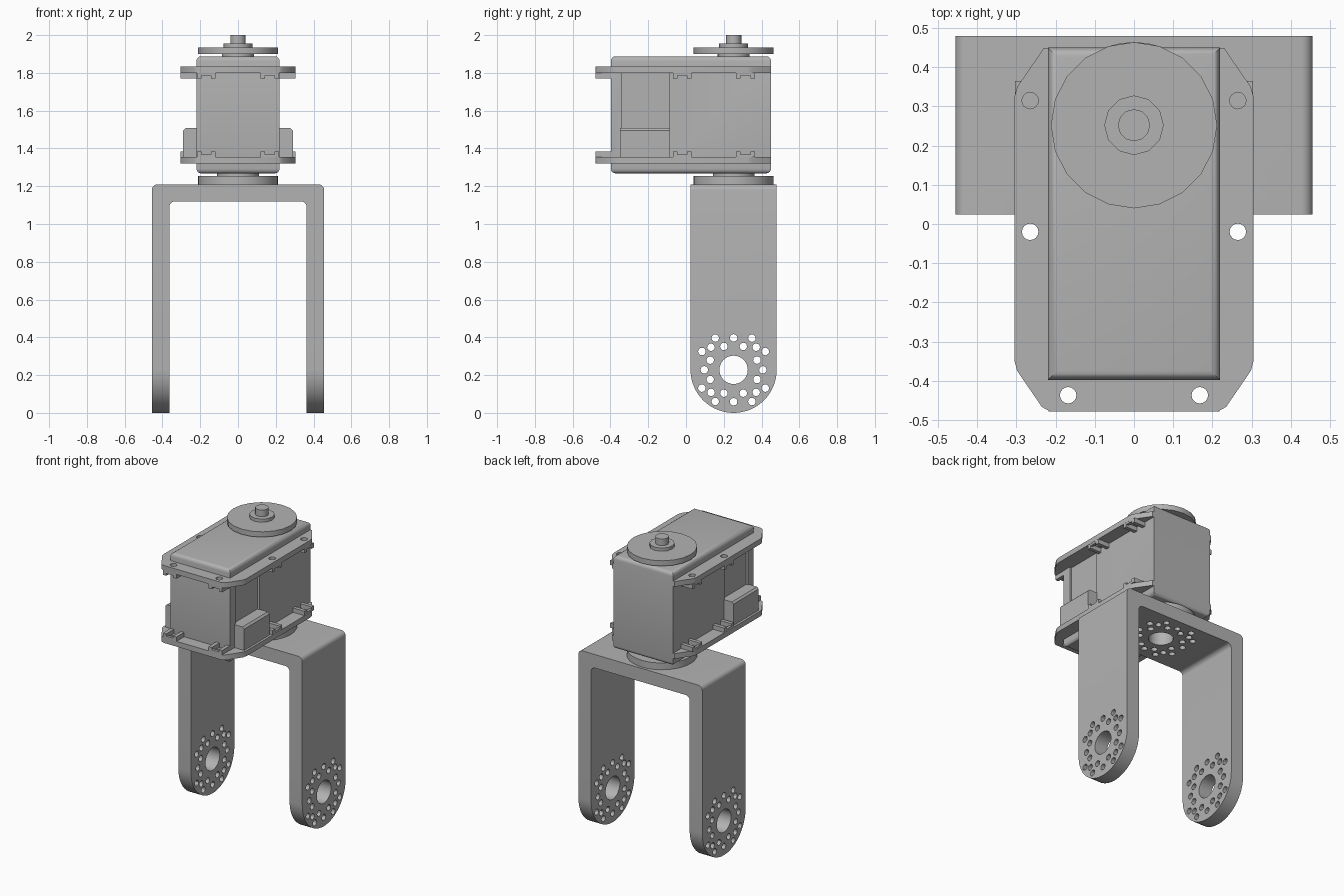
import bpy, bmesh, math
from mathutils import Matrix, Vector

if "Cube" in bpy.data.objects:
    bpy.data.objects.remove(bpy.data.objects["Cube"], do_unlink=True)

grey = bpy.data.materials.new("plain grey")
grey.use_nodes = True
COLOR = (0.45, 0.45, 0.45, 1)
grey.diffuse_color = COLOR
grey.node_tree.nodes["Principled BSDF"].inputs["Base Color"].default_value = COLOR

AXIS_Y = 0.252   # shared output axis
LEG_R = 0.228


def finish(name, bm):
    bmesh.ops.recalc_face_normals(bm, faces=bm.faces)
    mesh = bpy.data.meshes.new(name)
    bm.to_mesh(mesh)
    bm.free()
    mesh.materials.append(grey)
    obj = bpy.data.objects.new(name, mesh)
    bpy.context.collection.objects.link(obj)
    return obj


def add_box(bm, x, y, z):
    centre = Vector(((x[0] + x[1]) / 2, (y[0] + y[1]) / 2, (z[0] + z[1]) / 2))
    size = (x[1] - x[0], y[1] - y[0], z[1] - z[0], 1)
    return bmesh.ops.create_cube(bm, size=1, matrix=Matrix.Translation(centre) @ Matrix.Diagonal(size))["verts"]


def add_cylinder(bm, centre, radius, depth, sides=16, axis="Z"):
    turn = Matrix.Rotation(math.pi / 2, 4, "Y") if axis == "X" else Matrix()
    bmesh.ops.create_cone(bm, cap_ends=True, segments=sides, radius1=radius, radius2=radius,
                          depth=depth, matrix=Matrix.Translation(centre) @ turn)


def prism(name, points, offset):
    bm = bmesh.new()
    face = bm.faces.new([bm.verts.new(p) for p in points])
    new = bmesh.ops.extrude_face_region(bm, geom=[face])["geom"]
    bmesh.ops.translate(bm, verts=[g for g in new if isinstance(g, bmesh.types.BMVert)], vec=offset)
    return finish(name, bm)


def cut(obj, cutter, operation="DIFFERENCE"):
    mod = obj.modifiers.new("cut", "BOOLEAN")
    mod.object, mod.operation, mod.solver = cutter, operation, "EXACT"
    cutter.hide_render = True
    bpy.context.view_layer.objects.active = obj
    bpy.ops.object.modifier_apply(modifier=mod.name)
    bpy.data.objects.remove(cutter, do_unlink=True)


def smooth(obj, angle=30):
    bpy.ops.object.select_all(action="DESELECT")
    obj.select_set(True)
    bpy.context.view_layer.objects.active = obj
    bpy.ops.object.shade_smooth_by_angle(angle=math.radians(angle))


def arc(cx, cz, r, start, end, steps=6):
    angles = [math.radians(start + (end - start) * i / steps) for i in range(steps + 1)]
    return [(cx + r * math.cos(a), cz + r * math.sin(a)) for a in angles]


# U bracket: bent strip trimmed to rounded leg ends
half = arc(0.363 - 0.03, 1.12 - 0.03, 0.03, 90, 0) + [(0.363, 0), (0.456, 0)] \
    + arc(0.456 - 0.03, 1.21 - 0.03, 0.03, 0, 90)
# inner bend, leg and outer bend, then the mirrored half
loop = half + [(-x, z) for x, z in reversed(half)]
bracket = prism("bracket", [(x, AXIS_Y - LEG_R, z) for x, z in loop], (0, 2 * LEG_R, 0))
side = arc(AXIS_Y, LEG_R, LEG_R, 180, 360, 32) + [(AXIS_Y + LEG_R, 1.5), (AXIS_Y - LEG_R, 1.5)]
trim = prism("leg_trim", [(-0.6, y, z) for y, z in side], (1.2, 0, 0))
cut(bracket, trim, "INTERSECT")

# Bolt circle pattern, shared by both legs and the bridge
pattern = [(0, 0, 0.075)]
for k in range(8):
    pattern.append((45 * k, 0.155 if k in (0, 4) else 0.169, 0.02))
    pattern.append((45 * k + 22.5, 0.134, 0.02))
for k in range(12):
    if k % 3:
        pattern.append((30 * k, 0.194, 0.02))
bm = bmesh.new()
for angle, r, hole in pattern:
    u, v = r * math.cos(math.radians(angle)), r * math.sin(math.radians(angle))
    sides = 32 if r == 0 else 12
    add_cylinder(bm, (0, AXIS_Y + u, LEG_R + v), hole, 1.2, sides, "X")
    add_cylinder(bm, (v, AXIS_Y + u, 1.165), hole, 0.3, sides)
cut(bracket, finish("bolt_hole_cutter", bm))
smooth(bracket)

# Servo case with softened edges
bm = bmesh.new()
add_box(bm, (-0.22, 0.22), (-0.398, 0.45), (1.268, 1.888))
bmesh.ops.bevel(bm, geom=[e for e in bm.edges if abs(e.verts[0].co.z - e.verts[1].co.z) < 0.01],
                offset=0.025, segments=4, profile=0.5, affect="EDGES")
case = finish("servo_case", bm)
bm = bmesh.new()
for s in (-1, 1):
    add_box(bm, sorted((s * 0.205, s * 0.3)), (-0.34, -0.09), (1.34, 1.82))
cut(case, finish("side_recess_cutter", bm))
smooth(case)

# Mounting flanges with screw holes
outline = [(0.23, 0.449), (0.298, 0.35), (0.305, 0.325), (0.305, -0.35), (0.298, -0.375),
           (0.235, -0.467), (0.215, -0.478)]
outline += [(-x, y) for x, y in reversed(outline)]
screws = [(s * x, y) for s in (-1, 1) for x, y in ((0.265, 0.315), (0.265, -0.02), (0.168, -0.437))]
for name, z in (("lower_flange", 1.32), ("upper_flange", 1.8)):
    flange = prism(name, [(x, y, z) for x, y in outline], (0, 0, 0.035))
    bm = bmesh.new()
    for x, y in screws:
        add_cylinder(bm, (x, y, z), 0.021, 0.2)
    cut(flange, finish("screw_hole_cutter", bm))
    smooth(flange)

# Nut pockets: two ribs and an outer lip at each screw
bm = bmesh.new()
for x, y in screws:
    s = 1 if x > 0 else -1
    for z in ((1.354, 1.384), (1.771, 1.801)):
        lip = (z[0], z[0] + 0.015) if z[0] < 1.5 else (z[1] - 0.015, z[1])
        for d in (-0.038, 0.038):
            if y < -0.4:
                add_box(bm, (x + d - 0.012, x + d + 0.012), (-0.478, -0.39), z)
            else:
                add_box(bm, sorted((s * 0.21, s * 0.304)), (y + d - 0.012, y + d + 0.012), z)
        if y < -0.4:
            add_box(bm, (x - 0.03, x + 0.03), (-0.478, -0.46), lip)
        else:
            add_box(bm, sorted((s * 0.287, s * 0.304)), (y - 0.03, y + 0.03), lip)
finish("nut_pockets", bm)

# Cable sockets on both sides
for label, s in (("left", 1), ("right", -1)):
    bm = bmesh.new()
    add_box(bm, sorted((s * 0.2, s * 0.29)), (-0.35, -0.085), (1.35, 1.508))
    top = [e for e in bm.edges if all(abs(v.co.x) > 0.28 and v.co.z > 1.5 for v in e.verts)]
    bmesh.ops.bevel(bm, geom=top, offset=0.012, segments=1, affect="EDGES")
    finish(label + "_cable_socket", bm)

# Output horns, hubs and shaft on the shared axis
for name, r, low, high, sides in (
        ("lower_horn", 0.212, 1.208, 1.255, 40), ("lower_hub", 0.11, 1.25, 1.275, 24),
        ("upper_hub", 0.085, 1.88, 1.905, 24), ("upper_horn", 0.212, 1.9, 1.935, 20),
        ("horn_collar", 0.076, 1.93, 1.956, 12), ("shaft", 0.041, 1.95, 2.0, 12)):
    bm = bmesh.new()
    add_cylinder(bm, (0, AXIS_Y, (low + high) / 2), r, high - low, sides)
    smooth(finish(name, bm), 35)
